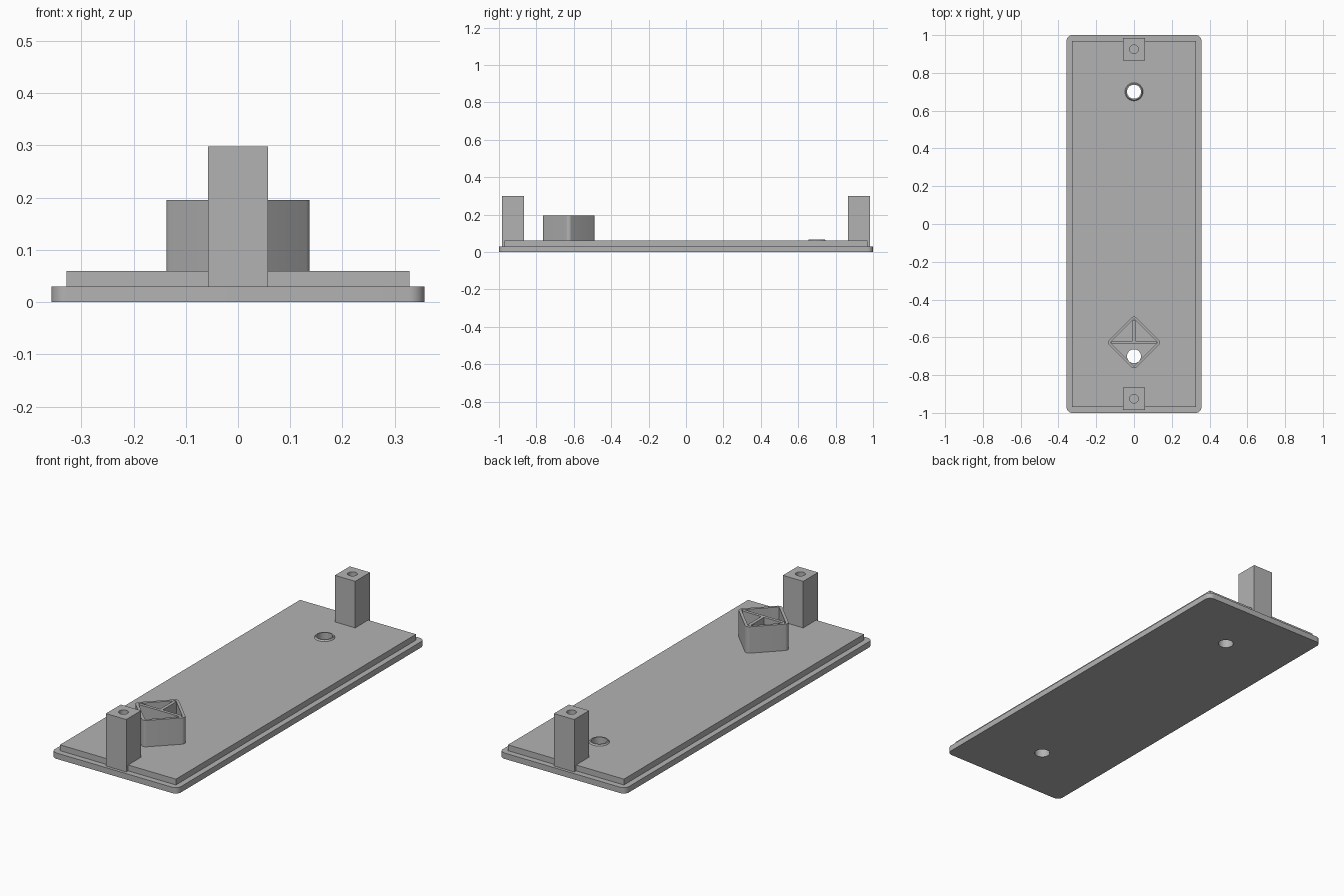
import bpy
import bmesh
import math
from mathutils import Matrix

cube = bpy.data.objects.get("Cube")
if cube:
    bpy.data.objects.remove(cube, do_unlink=True)

# One plain grey plastic
grey = bpy.data.materials.new("grey_plastic")
grey.use_nodes = True
colour = (0.45, 0.45, 0.45, 1)
grey.diffuse_color = colour
grey.node_tree.nodes["Principled BSDF"].inputs["Base Color"].default_value = colour


def finish(name, bm):
    mesh = bpy.data.meshes.new(name)
    bm.to_mesh(mesh)
    bm.free()
    mesh.materials.append(grey)
    obj = bpy.data.objects.new(name, mesh)
    bpy.context.collection.objects.link(obj)
    return obj


def select(obj):
    bpy.ops.object.select_all(action='DESELECT')
    obj.select_set(True)
    bpy.context.view_layer.objects.active = obj


def block(name, size_x, size_y, z0, z1, y=0, x=0, radius=0, turn=0):
    """Box with optionally rounded vertical edges, turned about z."""
    bm = bmesh.new()
    bmesh.ops.create_cube(bm, size=1)
    bmesh.ops.scale(bm, vec=(size_x, size_y, z1 - z0), verts=bm.verts)
    if radius:
        upright = [e for e in bm.edges
                   if abs(e.verts[0].co.z - e.verts[1].co.z) > 1e-4]
        bmesh.ops.bevel(bm, geom=upright, offset=radius, segments=8,
                        profile=0.5, affect='EDGES')
    bmesh.ops.rotate(bm, verts=bm.verts, cent=(0, 0, 0),
                     matrix=Matrix.Rotation(turn, 3, 'Z'))
    bmesh.ops.translate(bm, verts=bm.verts, vec=(x, y, (z0 + z1) / 2))
    return finish(name, bm)


def cylinder(name, r0, r1, z0, z1, y):
    bm = bmesh.new()
    bmesh.ops.create_cone(bm, cap_ends=True, segments=40, radius1=r0,
                          radius2=r1, depth=z1 - z0)
    bmesh.ops.translate(bm, verts=bm.verts, vec=(0, y, (z0 + z1) / 2))
    return finish(name, bm)


def cut(obj, cutter):
    """Subtract the cutter and discard it."""
    select(obj)
    mod = obj.modifiers.new("cut", 'BOOLEAN')
    mod.operation = 'DIFFERENCE'
    mod.solver = 'EXACT'
    mod.object = cutter
    bpy.ops.object.modifier_apply(modifier=mod.name)
    bpy.data.objects.remove(cutter, do_unlink=True)


LIP, DECK = 0.03, 0.06
HOLE_Y, HOLE_R = 0.70, 0.037
parts = []

# Stepped cover plate
lip = block("lower_plate", 0.714, 2, 0, LIP, radius=0.03)
deck = block("upper_plate", 0.656, 1.94, LIP, DECK)
parts += [lip, deck]

# Raised rim around the rear hole
rim = cylinder("hole_rim", 0.048, 0.043, DECK, 0.067, HOLE_Y)
parts.append(rim)

# Diamond socket: rounded wall with ribs inside
SOCKET_Y, SOCKET_TOP = -0.627, 0.195
wall = block("socket_wall", 0.205, 0.205, DECK, SOCKET_TOP, y=SOCKET_Y,
             radius=0.02, turn=math.pi / 4)
cut(wall, block("cutter", 0.177, 0.177, 0, 0.3, y=SOCKET_Y, turn=math.pi / 4))
cross_rib = block("socket_cross_rib", 0.236, 0.016, DECK, SOCKET_TOP, y=SOCKET_Y)
long_rib = block("socket_long_rib", 0.016, 0.11, DECK, SOCKET_TOP, y=SOCKET_Y + 0.063)
parts += [wall, cross_rib, long_rib]

# Through holes
for obj in (lip, deck):
    for y in (-HOLE_Y, HOLE_Y):
        cut(obj, cylinder("cutter", HOLE_R, HOLE_R, -0.1, 0.4, y))
cut(rim, cylinder("cutter", HOLE_R, HOLE_R, -0.1, 0.4, HOLE_Y))
cut(wall, cylinder("cutter", HOLE_R, HOLE_R, -0.1, 0.4, -HOLE_Y))

# Screw posts at both ends
for side, name in ((-1, "front_post"), (1, "back_post")):
    post = block(name, 0.115, 0.12, LIP, 0.298, y=side * 0.925)
    cut(post, cylinder("cutter", 0.023, 0.023, 0.1, 0.4, side * 0.925))
    parts.append(post)

for obj in parts:
    select(obj)
    bpy.ops.object.shade_smooth_by_angle(angle=math.radians(30))
